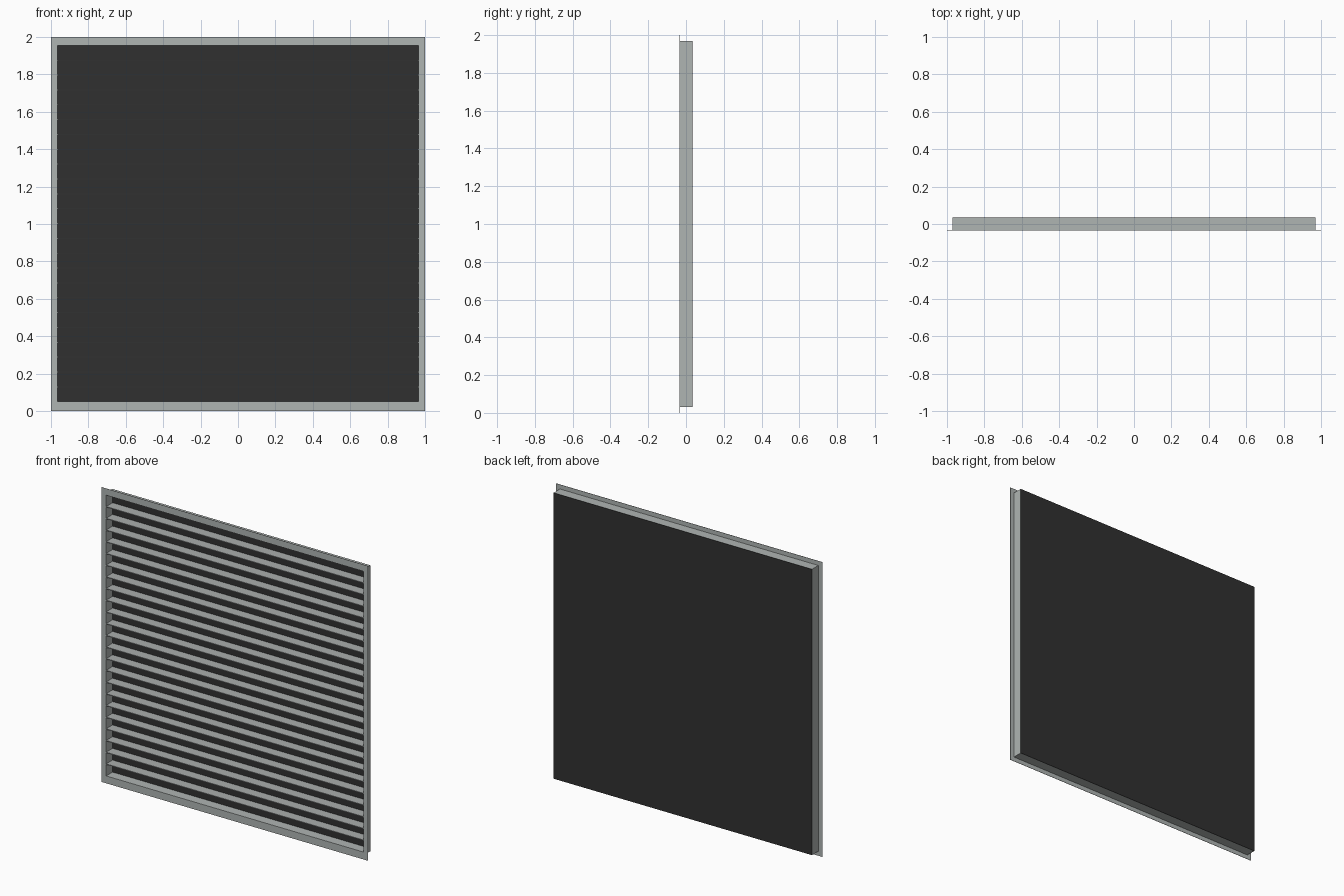
import bpy

if "Cube" in bpy.data.objects:
    bpy.data.objects.remove(bpy.data.objects["Cube"])


def material(name, rgb):
    m = bpy.data.materials.new(name)
    m.diffuse_color = (*rgb, 1)
    m.use_nodes = True
    m.node_tree.nodes["Principled BSDF"].inputs["Base Color"].default_value = m.diffuse_color
    return m


FRAME = material("pale_grey_metal", (0.43, 0.46, 0.45))
BLADE = material("grey_metal", (0.40, 0.42, 0.415))
DARK = material("black_backing", (0.030, 0.030, 0.030))

BOX_FACES = [(0, 1, 3, 2), (4, 6, 7, 5), (0, 4, 5, 1),
             (2, 3, 7, 6), (0, 2, 6, 4), (1, 5, 7, 3)]


def box(name, x, y, z, mat):
    """Box from (min, max) ranges on each axis."""
    verts = [(a, b, c) for a in x for b in y for c in z]
    mesh = bpy.data.meshes.new(name)
    mesh.from_pydata(verts, [], BOX_FACES)
    mesh.materials.append(mat)
    ob = bpy.data.objects.new(name, mesh)
    bpy.context.collection.objects.link(ob)
    return ob


def ring(name, outer, inner, y, mat):
    """Rectangular frame; outer and inner are (half width, z low, z high)."""
    def loop(r, yy):
        w, lo, hi = r
        return [(-w, yy, lo), (w, yy, lo), (w, yy, hi), (-w, yy, hi)]
    loops = [loop(outer, y[0]), loop(outer, y[1]), loop(inner, y[1]), loop(inner, y[0])]
    verts = [v for l in loops for v in l]
    faces = []
    for k in range(4):
        for i in range(4):
            j, n = (i + 1) % 4, (k + 1) % 4
            faces.append((k * 4 + j, k * 4 + i, n * 4 + i, n * 4 + j))
    mesh = bpy.data.meshes.new(name)
    mesh.from_pydata(verts, [], faces)
    mesh.materials.append(mat)
    ob = bpy.data.objects.new(name, mesh)
    bpy.context.collection.objects.link(ob)
    return ob


FRONT, BACK = -0.035, 0.035
LOW, HIGH = 0.05, 1.955      # clear opening height
HALF = 0.965                 # clear opening half width

# Thin wall flange around the opening
ring("flange", (1.0, 0.0, 2.0), (HALF, LOW, HIGH), (FRONT, FRONT + 0.002), FRAME)

# Box sleeve behind the flange
ring("sleeve", (0.97, 0.03, 1.97), (HALF, LOW, HIGH), (FRONT + 0.002, BACK - 0.002), FRAME)

# Dark backing sheet closing the rear
box("backing_sheet", (-0.97, 0.97), (BACK - 0.002, BACK), (0.03, 1.97), DARK)

# Evenly spaced horizontal louvre blades
PITCH = (HIGH - LOW) / 24
for i in range(1, 24):
    z = LOW + i * PITCH
    box(f"louvre_blade_{i:02d}", (-HALF, HALF), (FRONT, BACK - 0.002),
        (z - 0.0025, z + 0.0025), BLADE)
